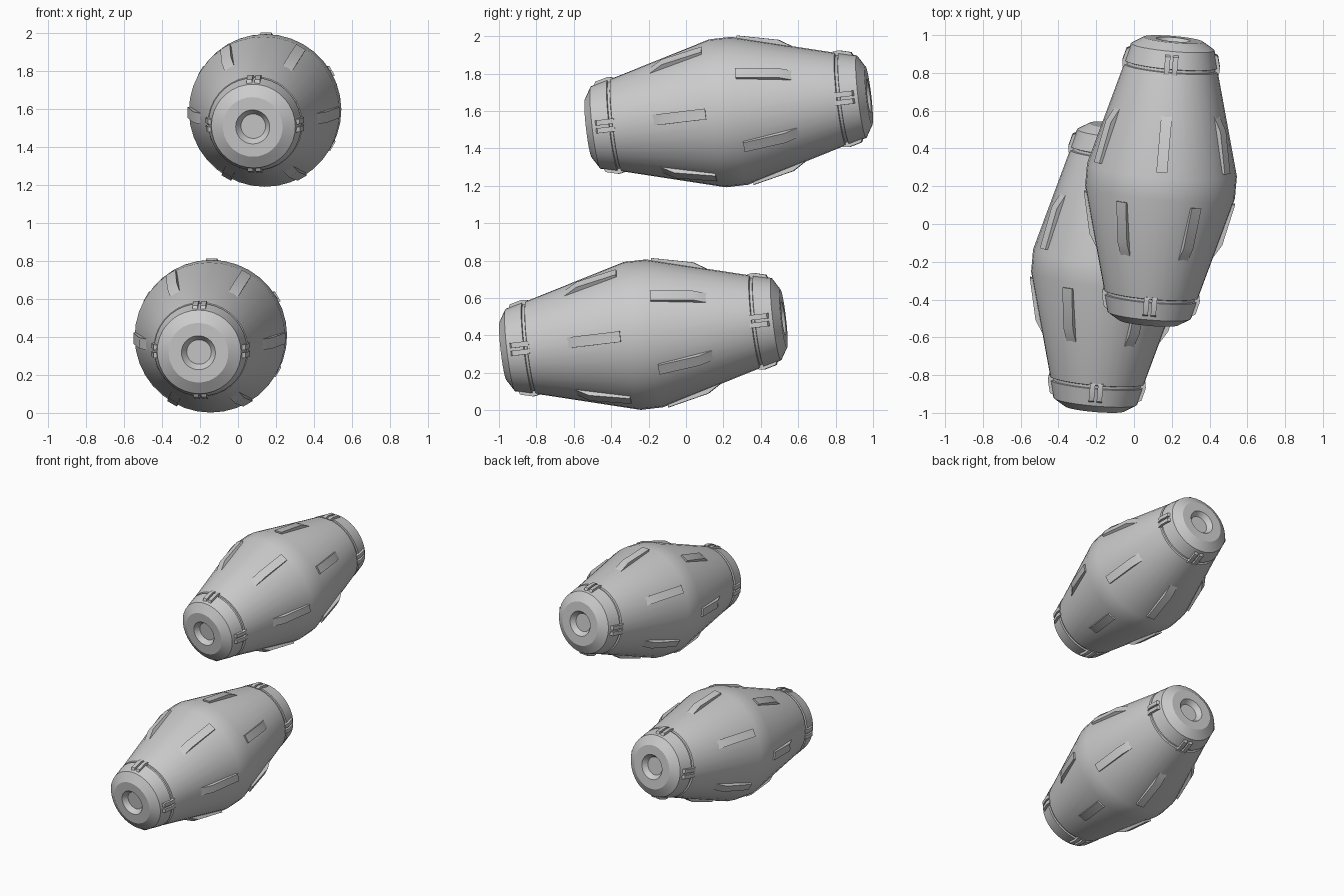
import bpy, bmesh, math
from mathutils import Matrix, Vector

if "Cube" in bpy.data.objects:
    bpy.data.objects.remove(bpy.data.objects["Cube"])

# Two identical tilted barrels, modelled along local Y and then placed
TILT = Matrix.Rotation(math.radians(-5), 4, 'Z') @ Matrix.Rotation(math.radians(6.6), 4, 'X')
PLACES = {
    "lower": Matrix.Translation((-0.143, -0.228, 0.404)) @ TILT,
    "upper": Matrix.Translation((0.143, 0.228, 1.594)) @ TILT,
}


def lathe(bm, profile, sides):
    """Revolve (y, radius) points round the Y axis."""
    rings = []
    for y, r in profile:
        rings.append([bm.verts.new((r * math.cos(2 * math.pi * i / sides), y,
                                    r * math.sin(2 * math.pi * i / sides)))
                      for i in range(sides)])
    for a, b in zip(rings, rings[1:]):
        for i in range(sides):
            j = (i + 1) % sides
            bm.faces.new((a[i], a[j], b[j], b[i]))
    return rings


def bar(bm, profile, width, angle, side=0.0):
    """Extrude a (y, radius) outline sideways and turn it round the Y axis."""
    rot = Matrix.Rotation(-angle, 4, 'Y')
    a, b = [[bm.verts.new(rot @ Vector((r, y, side + s * width / 2))) for y, r in profile]
            for s in (-1, 1)]
    bm.faces.new(a)
    bm.faces.new(b[::-1])
    for i in range(len(a)):
        j = (i + 1) % len(a)
        bm.faces.new((a[i], b[i], b[j], a[j]))


def flip(profile, end):
    return [(y * end, r) for y, r in profile]


def finish(bm, part):
    bmesh.ops.recalc_face_normals(bm, faces=bm.faces[:])
    mesh = bpy.data.meshes.new(part)
    bm.to_mesh(mesh)
    bm.free()
    for i, (place, matrix) in enumerate(PLACES.items()):
        obj = bpy.data.objects.new(place + "_" + part, mesh)
        bpy.context.collection.objects.link(obj)
        obj.matrix_world = matrix
        if i == 0:
            bpy.ops.object.select_all(action='DESELECT')
            obj.select_set(True)
            bpy.context.view_layer.objects.active = obj
            bpy.ops.object.shade_smooth_by_angle(angle=math.radians(30))


# Double-cone shell with grooves, chamfered ends and recessed end sockets
half = [(0.06, 0.398), (0.605, 0.249), (0.608, 0.237), (0.622, 0.235), (0.625, 0.246),
        (0.718, 0.222), (0.757, 0.158), (0.757, 0.09), (0.722, 0.065)]
bm = bmesh.new()
rings = lathe(bm, flip(half[::-1], -1) + half, 36)
bm.faces.new(rings[0])
bm.faces.new(rings[-1])
finish(bm, "barrel_shell")

# Long ribs, six per half, staggered between halves
rib = [(0.09, 0.37), (0.09, 0.402), (0.31, 0.353), (0.39, 0.303), (0.36, 0.28)]
bm = bmesh.new()
for end, start in ((-1, 0), (1, 30)):
    for k in range(6):
        bar(bm, flip(rib, end), 0.058, math.radians(start + 60 * k))
finish(bm, "ribs")

# Paired small clips, four on each end collar
clip = [(0.595, 0.22), (0.595, 0.256), (0.625, 0.26), (0.69, 0.243), (0.703, 0.215)]
bm = bmesh.new()
for end in (-1, 1):
    for k in range(4):
        for side in (-0.021, 0.021):
            bar(bm, flip(clip, end), 0.028, math.radians(90 * k), side)
finish(bm, "end_clips")
